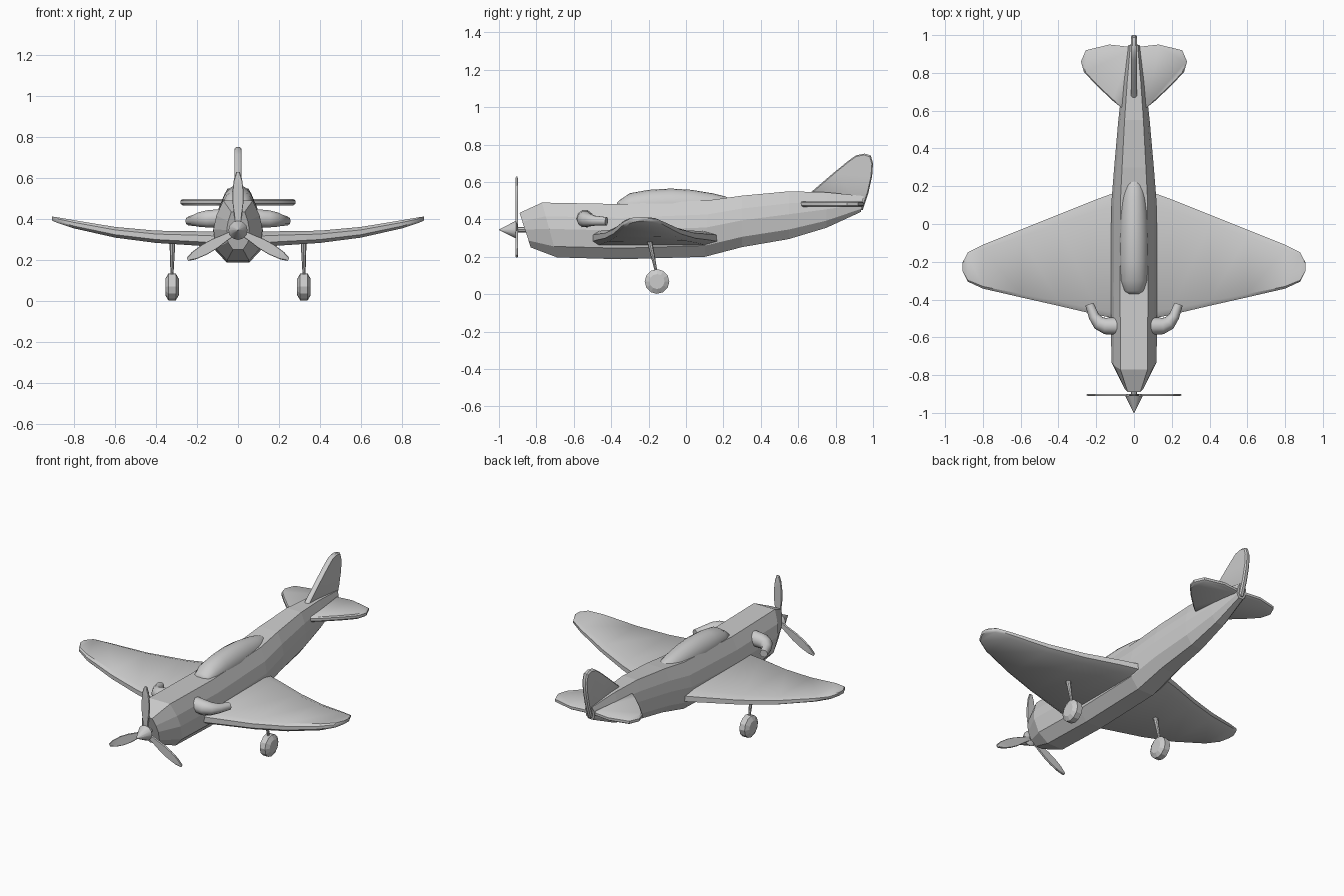
import bpy, bmesh
from math import sin, cos, pi, radians
from mathutils import Vector, Matrix

if "Cube" in bpy.data.objects:
    bpy.data.objects.remove(bpy.data.objects["Cube"])


def loft(name, rings, mirror=False, smooth=None):
    """Skin a list of equal-length closed rings and cap both ends."""
    bm = bmesh.new()
    vs = [[bm.verts.new(p) for p in r] for r in rings]
    n = len(rings[0])
    for a, b in zip(vs, vs[1:]):
        for i in range(n):
            j = (i + 1) % n
            bm.faces.new((a[i], a[j], b[j], b[i]))
    bm.faces.new(vs[0])
    bm.faces.new(vs[-1])
    bmesh.ops.recalc_face_normals(bm, faces=bm.faces)
    me = bpy.data.meshes.new(name)
    bm.to_mesh(me)
    bm.free()
    ob = bpy.data.objects.new(name, me)
    bpy.context.collection.objects.link(ob)
    if mirror:
        ob.modifiers.new("Mirror", 'MIRROR')
    if smooth:
        bpy.ops.object.select_all(action='DESELECT')
        ob.select_set(True)
        bpy.context.view_layer.objects.active = ob
        bpy.ops.object.shade_smooth_by_angle(angle=radians(smooth))
    return ob


def plate(name, outline, t, place, mirror=False):
    """Thin plate with softened rim; place maps (u, v, height) to 3D."""
    cu = sum(p[0] for p in outline) / len(outline)
    cv = sum(p[1] for p in outline) / len(outline)
    rings = [[place(cu + (u - cu) * s, cv + (v - cv) * s, h * t) for u, v in outline]
             for s, h in ((0.93, -1), (1, -0.5), (1, 0.5), (0.93, 1))]
    return loft(name, rings, mirror, 35)


def tube(name, pts, n=8, mirror=False, smooth=None):
    """Round tube through (position, radius) pairs."""
    rings = []
    for i, (p, r) in enumerate(pts):
        d = Vector(pts[min(i + 1, len(pts) - 1)][0]) - Vector(pts[max(i - 1, 0)][0])
        d.normalize()
        u = d.cross(Vector((0.01, 0.02, 1))).normalized()
        v = d.cross(u)
        rings.append([Vector(p) + r * (cos(2 * pi * k / n) * u + sin(2 * pi * k / n) * v)
                      for k in range(n)])
    return loft(name, rings, mirror, smooth)


# Fuselage: faceted sections (y at top, y at bottom, half width, top z, bottom z)
stations = [(-0.89, -0.83, 0.055, 0.435, 0.25), (-0.77, -0.69, 0.12, 0.49, 0.197),
            (-0.35, -0.35, 0.122, 0.482, 0.187), (0.12, 0.10, 0.12, 0.502, 0.2),
            (0.3, 0.3, 0.105, 0.527, 0.252), (0.55, 0.55, 0.083, 0.55, 0.295),
            (0.75, 0.75, 0.06, 0.545, 0.355), (0.95, 0.935, 0.032, 0.525, 0.44)]
half = [(0.6, 1), (0.88, 0.75), (1, 0.52), (0.9, 0.2), (0.45, 0)]
section = half + [(-x, h) for x, h in reversed(half)]
loft("fuselage", [[(x * w, yb + (yt - yb) * h, zb + (zt - zb) * h) for x, h in section]
                  for yt, yb, w, zt, zb in stations])

# Canopy: smooth teardrop (y, half width, top z)
loft("canopy", [[(w * cos(2 * pi * k / 20), y, 0.475 + (zt - 0.475) * sin(2 * pi * k / 20))
                 for k in range(20)]
                for y, w, zt in [(-0.37, 0.03, 0.488), (-0.355, 0.052, 0.503), (-0.3, 0.07, 0.54),
                                 (-0.2, 0.076, 0.558), (-0.08, 0.078, 0.565), (0.03, 0.073, 0.558),
                                 (0.14, 0.063, 0.54), (0.21, 0.05, 0.523), (0.24, 0.032, 0.51)]],
     smooth=50)

# Wings: sections (x, leading y, trailing y, centre z, half thickness)
chord = [(0, 0.45), (0.05, 1), (0.9, 0.95), (1, 0.45),
         (1, -0.45), (0.9, -0.95), (0.05, -1), (0, -0.45)]
loft("wings", [[(x, a + (b - a) * c, z + t * h) for c, h in chord]
               for x, a, b, z, t in [(0.05, -0.51, 0.185, 0.297, 0.04),
                                     (0.2, -0.48, 0.13, 0.305, 0.035),
                                     (0.4, -0.433, 0.05, 0.313, 0.03),
                                     (0.6, -0.388, -0.03, 0.335, 0.026),
                                     (0.8, -0.342, -0.11, 0.374, 0.02),
                                     (0.88, -0.305, -0.15, 0.394, 0.014),
                                     (0.908, -0.25, -0.205, 0.402, 0.01)]],
     mirror=True, smooth=40)

# Tail surfaces
plate("tailplane", [(0.0, 0.61), (0.06, 0.61), (0.11, 0.65), (0.2, 0.735), (0.265, 0.805),
                    (0.281, 0.86), (0.255, 0.92), (0.13, 0.95), (0.0, 0.935)],
      0.015, lambda u, v, h: (u, v, 0.482 + h), mirror=True)
plate("tail_fin", [(0.65, 0.53), (0.79, 0.65), (0.87, 0.715), (0.91, 0.743), (0.955, 0.752),
                   (0.988, 0.742), (1.0, 0.7), (0.995, 0.63), (0.975, 0.54), (0.945, 0.45)],
      0.016, lambda u, v, h: (h, u, v))

# Propeller: shaft, spinner and three leaf blades
hub = Vector((0, -0.905, 0.345))
tube("propeller_shaft", [((0, -0.91, 0.345), 0.015), ((0, -0.84, 0.345), 0.015)])
tube("spinner", [((0, -1.0, 0.345), 0.001), ((0, -0.91, 0.345), 0.047),
                 ((0, -0.9, 0.345), 0.03)], n=12, smooth=40)
leaf = [(0.012, 0.0), (0.017, 0.06), (0.026, 0.13), (0.027, 0.19), (0.02, 0.25), (0.008, 0.285)]
leaf += [(-x, r) for x, r in reversed(leaf)]
for i in range(3):
    rot = Matrix.Rotation(i * 2 * pi / 3, 3, 'Y')
    plate("propeller_blade_%d" % (i + 1), leaf, 0.006,
          lambda u, v, h: hub + rot @ Vector((u, h, v)))

# Exhaust pipes curving out and back
tube("exhaust_pipes", [((0.08, -0.54, 0.405), 0.046), ((0.15, -0.54, 0.4), 0.044),
                       ((0.185, -0.525, 0.397), 0.037), ((0.212, -0.49, 0.393), 0.028),
                       ((0.236, -0.425, 0.39), 0.023)], n=10, mirror=True, smooth=40)

# Landing gear
tube("gear_struts", [((0.32, -0.198, 0.3), 0.015), ((0.323, -0.155, 0.1), 0.006)], mirror=True)
tube("wheels", [((0.322 + x, -0.155, 0.068), r) for x, r in
                [(-0.033, 0.04), (-0.018, 0.066), (0.018, 0.066), (0.033, 0.04)]],
     n=12, mirror=True)
